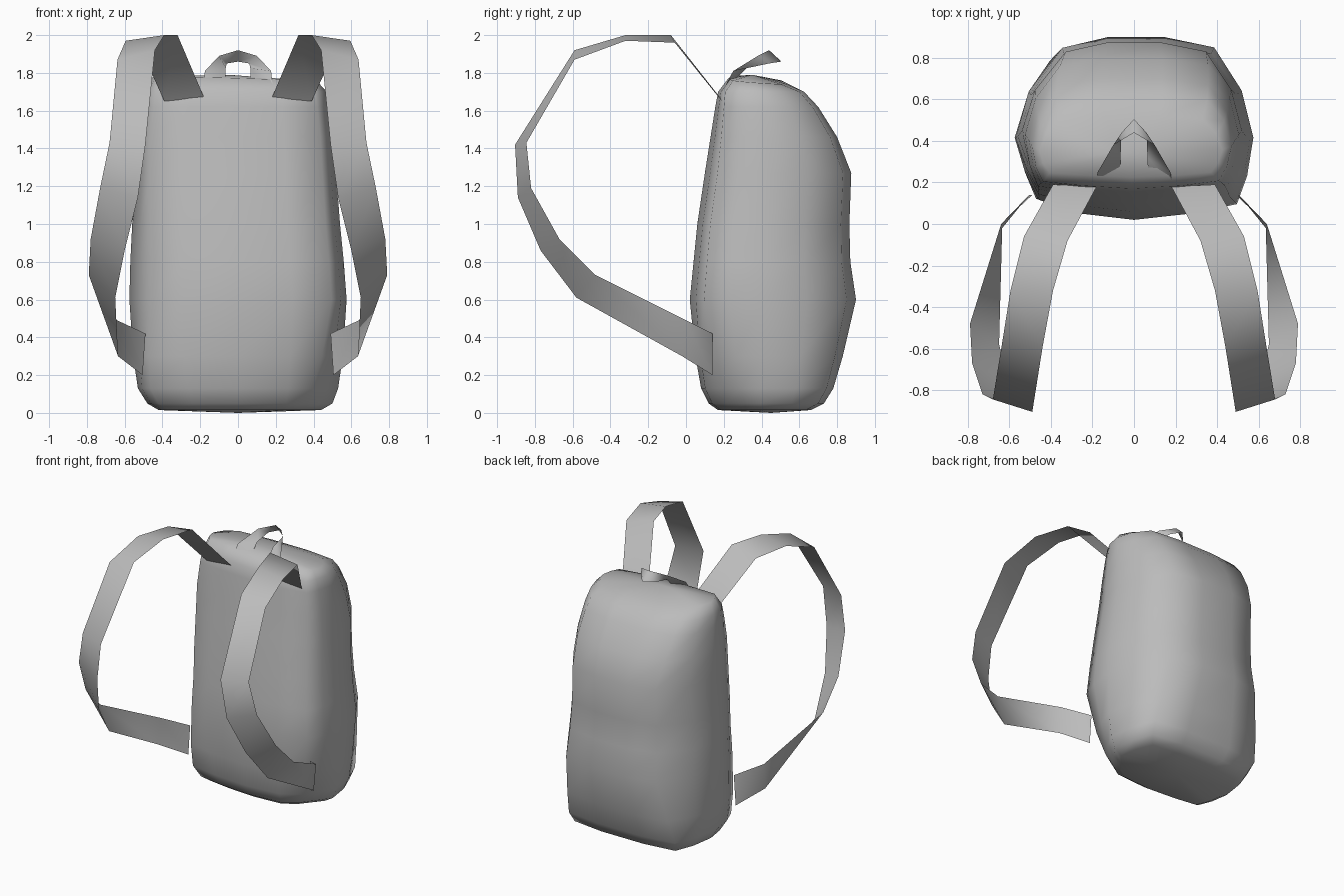
import bpy, bmesh

fabric = bpy.data.materials.new("grey fabric")
fabric.diffuse_color = (0.5, 0.5, 0.5, 1)


def make(name, bm):
    mesh = bpy.data.meshes.new(name)
    bm.to_mesh(mesh)
    bm.free()
    mesh.materials.append(fabric)
    for p in mesh.polygons:
        p.use_smooth = True
    ob = bpy.data.objects.new(name, mesh)
    bpy.context.collection.objects.link(ob)
    return ob


def ribbon(name, edge_a, edge_b, flip=1):
    """Flat band of cloth between two edge paths; flip=-1 mirrors it in x."""
    bm = bmesh.new()
    rows = [[bm.verts.new((x * flip, y, z)) for x, y, z in e] for e in (edge_a, edge_b)]
    for i in range(len(edge_a) - 1):
        a, b, c, d = rows[0][i], rows[0][i + 1], rows[1][i + 1], rows[1][i]
        bm.faces.new((a, b, c) if flip > 0 else (c, b, a))
        bm.faces.new((a, c, d) if flip > 0 else (d, c, a))
    return make(name, bm)


# Bag body: cross-section blends from a round D shape to a boxier one
round_half = [(0, 0), (0.5, 0.04), (0.85, 0.09), (0.94, 0.24), (1, 0.45),
              (0.87, 0.70), (0.56, 0.94), (0.2, 1)]
boxy_half = [(0, 0), (0.5, 0.03), (0.88, 0.08), (0.96, 0.24), (1, 0.45),
             (0.95, 0.72), (0.84, 0.95), (0.35, 1)]


def half_section(box, pinch):
    """Half outline; pinch pulls the front corner inwards."""
    pts = [(a + (c - a) * box, b + (d - b) * box)
           for (a, b), (c, d) in zip(round_half, boxy_half)]
    for i in (2, 3):
        x, y = pts[i]
        pts[i] = (x * (1 - pinch * (4 - i) / 2), y + pinch * 0.4)
    return pts


def section(box_r, box_l, pinch_r, pinch_l):
    left = half_section(box_l, pinch_l)
    return half_section(box_r, pinch_r) + [(-x, y) for x, y in reversed(left[1:])]


# height, half width, centre x, front y, back y, right/left boxiness, right/left pinch
levels = [
    (0.015, 0.43, 0.01, 0.17, 0.66, 1.0, 1.0, 0.18, 0.0),
    (0.05, 0.49, 0.01, 0.12, 0.73, 1.0, 1.0, 0.18, 0.0),
    (0.13, 0.53, 0.0, 0.08, 0.78, 0.95, 0.9, 0.15, 0.0),
    (0.30, 0.555, 0.0, 0.05, 0.83, 0.7, 0.6, 0.08, 0.02),
    (0.60, 0.575, 0.0, 0.02, 0.90, 0.4, 0.15, 0.0, 0.06),
    (0.80, 0.565, -0.005, 0.04, 0.87, 0.4, 0.1, 0.0, 0.06),
    (1.00, 0.55, -0.01, 0.06, 0.865, 0.4, 0.1, 0.0, 0.04),
    (1.27, 0.53, -0.01, 0.10, 0.875, 0.4, 0.15, 0.0, 0.0),
    (1.46, 0.515, -0.01, 0.13, 0.80, 0.55, 0.4, 0.0, -0.02),
    (1.62, 0.495, -0.01, 0.155, 0.70, 0.65, 0.6, 0.0, -0.02),
    (1.70, 0.48, -0.01, 0.17, 0.625, 0.7, 0.7, 0.0, -0.02),
    (1.77, 0.44, -0.015, 0.225, 0.52, 0.8, 0.7, 0.0, -0.02),
]
bm = bmesh.new()
rings = [[bm.verts.new((cx + w * x, y0 + (y1 - y0) * t, z)) for x, t in section(*shape)]
         for z, w, cx, y0, y1, *shape in levels]
# top rim leans down to the back and to the right
for v in rings[-1]:
    v.co.z -= 0.03 * v.co.x + 0.08 * (v.co.y - 0.25)
n = len(rings[0])
for lo, hi in zip(rings, rings[1:]):
    for i in range(n):
        j = (i + 1) % n
        bm.faces.new((lo[i], lo[j], hi[j], hi[i]))
# close the bottom and top with shallow fans
for ring, tip in ((rings[0][::-1], (0, 0.45, 0.0)), (rings[-1], (-0.05, 0.35, 1.79))):
    centre = bm.verts.new(tip)
    for i in range(n):
        bm.faces.new((ring[i], ring[(i + 1) % n], centre))
bm.normal_update()
make("bag_body", bm)

# Shoulder straps: inner and outer edges from the top seam to the lower corner
inner = [(0.18, 0.18, 1.67), (0.32, -0.08, 2.0), (0.39, -0.32, 2.0), (0.44, -0.59, 1.92),
         (0.49, -0.905, 1.42), (0.53, -0.89, 1.14), (0.60, -0.77, 0.86),
         (0.65, -0.58, 0.61), (0.635, -0.02, 0.30), (0.505, 0.14, 0.20)]
outer = [(0.39, 0.19, 1.65), (0.53, -0.06, 1.96), (0.595, -0.32, 1.97), (0.638, -0.59, 1.87),
         (0.68, -0.845, 1.43), (0.73, -0.82, 1.19), (0.78, -0.67, 0.92),
         (0.79, -0.48, 0.73), (0.64, 0.0, 0.49), (0.49, 0.14, 0.42)]
ribbon("shoulder_strap_right", outer, inner)
ribbon("shoulder_strap_left", outer, inner, -1)

# Carry handle: arched loop leaning back over the top
leg_a = [(0.19, 0.18, 1.68), (0.175, 0.25, 1.81), (0.10, 0.38, 1.89), (0.0, 0.44, 1.92)]
leg_b = [(0.07, 0.18, 1.68), (0.065, 0.32, 1.825), (0.06, 0.44, 1.85), (0.0, 0.505, 1.86)]
mirror = lambda pts: pts + [(-x, y, z) for x, y, z in reversed(pts[:-1])]
ribbon("carry_handle", mirror(leg_a), mirror(leg_b))
